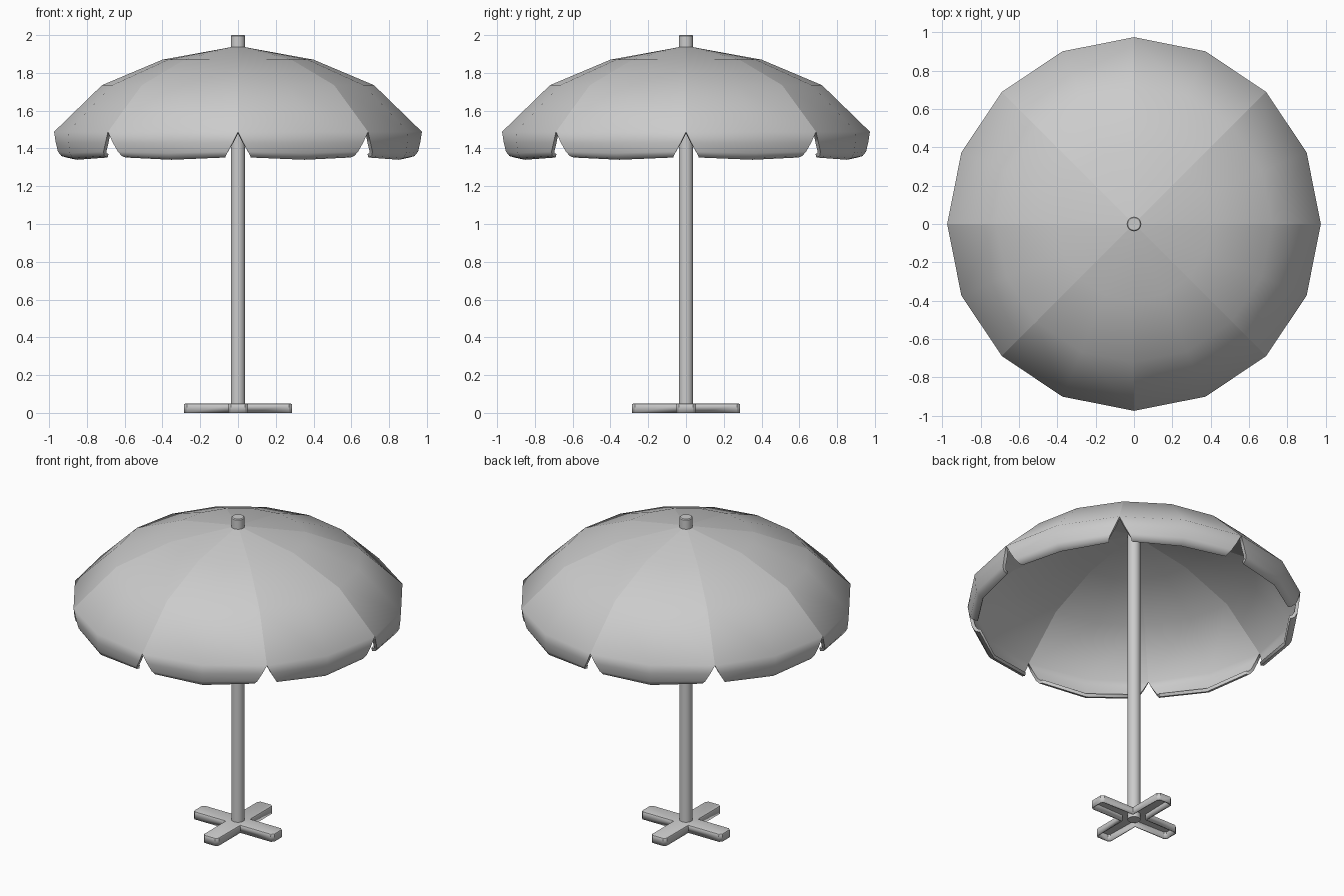
import bpy, bmesh, math
from mathutils import Vector

cube = bpy.data.objects.get("Cube")
if cube:
    bpy.data.objects.remove(cube, do_unlink=True)

GREY = (0.6, 0.6, 0.6, 1)
mat = bpy.data.materials.new("plain grey")
mat.use_nodes = True
mat.diffuse_color = GREY
mat.node_tree.nodes["Principled BSDF"].inputs["Base Color"].default_value = GREY


def add_object(name, bm):
    mesh = bpy.data.meshes.new(name)
    bm.to_mesh(mesh)
    bm.free()
    mesh.materials.append(mat)
    obj = bpy.data.objects.new(name, mesh)
    bpy.context.collection.objects.link(obj)
    return obj


def smooth_by_angle(obj, degrees):
    bpy.ops.object.select_all(action='DESELECT')
    obj.select_set(True)
    bpy.context.view_layer.objects.active = obj
    bpy.ops.object.shade_smooth_by_angle(angle=math.radians(degrees))


def add_shell(obj, thickness):
    mod = obj.modifiers.new("thickness", 'SOLIDIFY')
    mod.thickness = thickness
    mod.offset = -1


# Canopy: eight gores, each two half panels, with a notch in the valance at each rib
SIDES = 16
# radius, height, notch opening as a share of the half panel, hem lift beside the notch
PROFILE = [(0, 1.943, 0, 0), (0.4, 1.87, 0, 0), (0.72, 1.735, 0, 0),
           (0.974, 1.488, 0, 0), (0.97, 1.43, 0.075, 0),
           (0.964, 1.375, 0.145, 0.008), (0.948, 1.348, 0.18, 0.012),
           (0.922, 1.34, 0.19, 0.012)]


def ring_point(i, radius, z):
    a = math.tau * i / SIDES
    return Vector((radius * math.cos(a), radius * math.sin(a), z))


bm = bmesh.new()
for k in range(SIDES):
    rows = []
    for r, z, gap, lift in PROFILE:
        a, b = ring_point(k, r, z), ring_point(k + 1, r, z)
        if k % 2 == 0:
            a = a.lerp(b, gap) + Vector((0, 0, lift))
        else:
            b = b.lerp(a, gap) + Vector((0, 0, lift))
        rows.append((bm.verts.new(a), bm.verts.new(b)))
    for (a0, b0), (a1, b1) in zip(rows, rows[1:]):
        bm.faces.new((a0, a1, b1, b0)).smooth = True
bmesh.ops.remove_doubles(bm, verts=bm.verts, dist=0.0005)
# Sharp seams along the ribs and around the open hem
for e in bm.edges:
    p, q = (v.co for v in e.verts)
    mid = (p + q) / 2
    turn = math.atan2(mid.y, mid.x) / (math.tau / 8)
    on_rib = abs(turn - round(turn)) < 0.001 and abs(p.z - q.z) > 0.01
    e.smooth = not (on_rib or e.is_boundary)
canopy = add_object("canopy", bm)
add_shell(canopy, 0.02)

# Pole with a softened top rim
bm = bmesh.new()
bmesh.ops.create_cone(bm, cap_ends=True, segments=24, radius1=0.038, radius2=0.038, depth=1.995)
bmesh.ops.translate(bm, verts=bm.verts, vec=(0, 0, 1.0025))
rim = [e for e in bm.edges if all(v.co.z > 1.9 for v in e.verts)]
bmesh.ops.bevel(bm, geom=rim, offset=0.005, segments=1, affect='EDGES')
smooth_by_angle(add_object("pole", bm), 30)

# Cross foot: hollow below, with chamfered arm ends and top edges
REACH, HALF, HEIGHT, CUT = 0.287, 0.054, 0.05, 0.016
arm = [(HALF, -HALF), (REACH - CUT, -HALF), (REACH, -HALF + CUT),
       (REACH, HALF - CUT), (REACH - CUT, HALF)]
bm = bmesh.new()
outline = []
for turn in range(4):
    c, s = round(math.cos(turn * math.pi / 2)), round(math.sin(turn * math.pi / 2))
    outline += [bm.verts.new((x * c - y * s, x * s + y * c, 0)) for x, y in arm]
base = bm.faces.new(outline)
top = bmesh.ops.extrude_face_region(bm, geom=[base])["geom"]
bmesh.ops.translate(bm, verts=[g for g in top if isinstance(g, bmesh.types.BMVert)],
                    vec=(0, 0, HEIGHT))
bmesh.ops.recalc_face_normals(bm, faces=bm.faces)
rim = [e for e in bm.edges if all(v.co.z > HEIGHT / 2 for v in e.verts)]
bmesh.ops.bevel(bm, geom=rim, offset=0.01, segments=2, profile=0.5, affect='EDGES')
under = [f for f in bm.faces if all(v.co.z < 0.001 for v in f.verts)]
bmesh.ops.delete(bm, geom=under, context='FACES_ONLY')
foot = add_object("cross_foot", bm)
smooth_by_angle(foot, 40)
add_shell(foot, 0.01)
